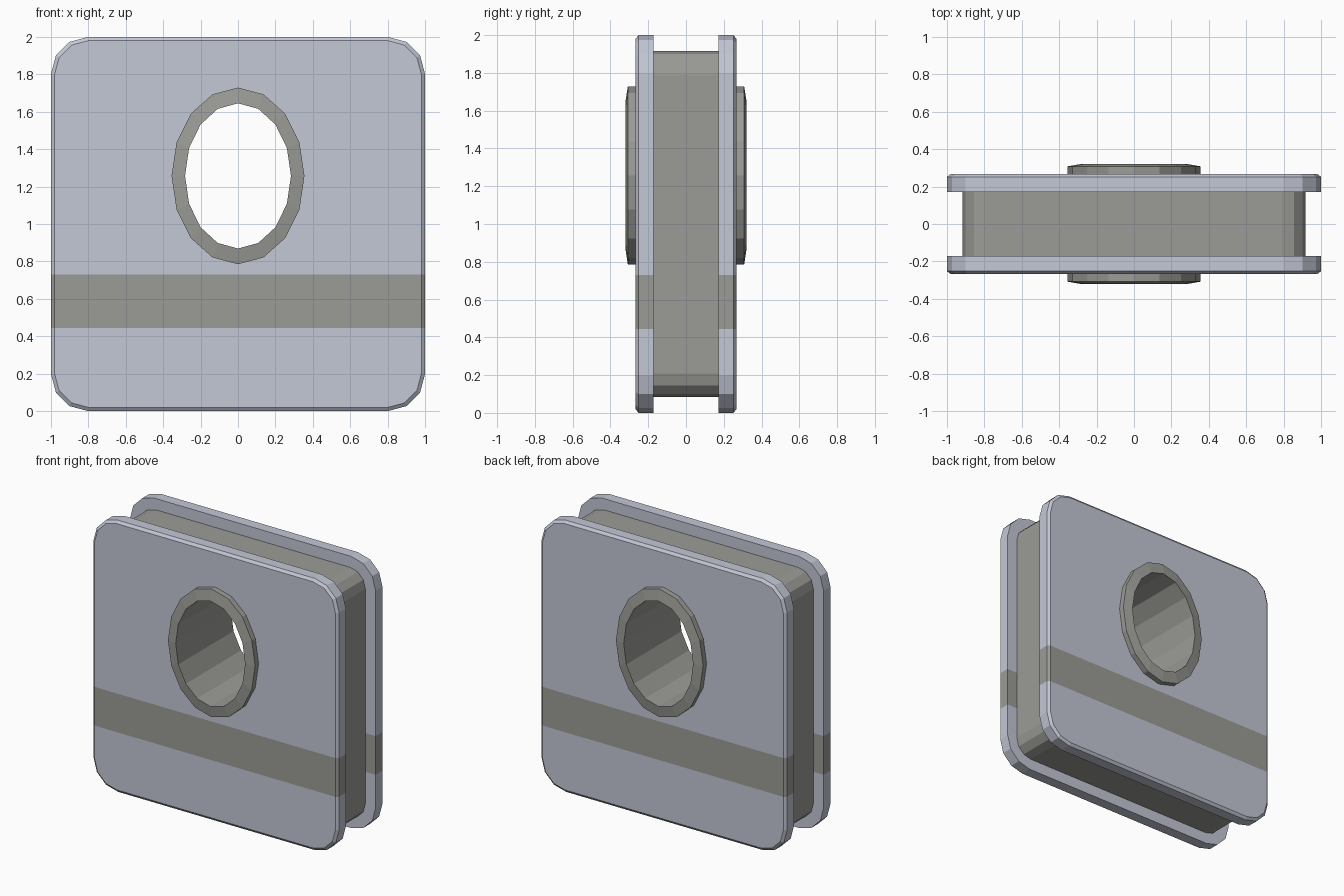
import bpy, bmesh
from math import sin, cos, pi

if "Cube" in bpy.data.objects:
    bpy.data.objects.remove(bpy.data.objects["Cube"])


def material(name, rgb):
    m = bpy.data.materials.new(name)
    m.diffuse_color = (*rgb, 1)
    m.use_nodes = True
    m.node_tree.nodes["Principled BSDF"].inputs["Base Color"].default_value = m.diffuse_color
    return m


LIGHT = material("pale_blue_grey", (0.55, 0.58, 0.67))
DARK = material("warm_grey", (0.33, 0.33, 0.31))


def rounded_square(half, r, y):
    """Outline in the xz plane, centred on z = 1, three segments per corner."""
    pts, c = [], half - r
    for q, (sx, sz) in enumerate(((1, 1), (-1, 1), (-1, -1), (1, -1))):
        for i in range(4):
            a = (q + i / 3) * pi / 2
            pts.append((sx * c + r * cos(a), y, 1 + sz * c + r * sin(a)))
    return pts


def ellipse(rx, rz, y):
    return [(rx * cos(i * pi / 8), y, 1.257 + rz * sin(i * pi / 8)) for i in range(16)]


def loft(loops, closed=False):
    """Skin matching loops; cap both ends, or join last to first."""
    bm = bmesh.new()
    rows = [[bm.verts.new(p) for p in loop] for loop in loops]
    pairs = list(zip(rows, rows[1:]))
    if closed:
        pairs.append((rows[-1], rows[0]))
    else:
        bm.faces.new(rows[0])
        bm.faces.new(rows[-1])
    n = len(rows[0])
    for a, b in pairs:
        for i in range(n):
            j = (i + 1) % n
            bm.faces.new((a[i], a[j], b[j], b[i]))
    bmesh.ops.recalc_face_normals(bm, faces=bm.faces)
    return bm


def finish(bm, name, mats):
    me = bpy.data.meshes.new(name)
    for m in mats:
        me.materials.append(m)
    bm.to_mesh(me)
    bm.free()
    ob = bpy.data.objects.new(name, me)
    bpy.context.collection.objects.link(ob)
    return ob


def cut_hole(ob):
    mod = ob.modifiers.new("hole", 'BOOLEAN')
    mod.operation = 'DIFFERENCE'
    mod.solver = 'EXACT'
    mod.object = cutter


# Hidden cutter, slightly inside the sleeve wall
cutter = finish(loft([ellipse(0.32, 0.43, -0.6), ellipse(0.32, 0.43, 0.6)]),
                "hole_cutter", [DARK])
cutter.hide_render = True
cutter.display_type = 'WIRE'

# Front and back plates with chamfered outer rim and a dark band
for side, name in ((-1, "front_plate"), (1, "back_plate")):
    bm = loft([rounded_square(1.0, 0.2, side * 0.172),
               rounded_square(1.0, 0.2, side * 0.252),
               rounded_square(0.98, 0.18, side * 0.267)])
    for z in (0.445, 0.73):
        bmesh.ops.bisect_plane(bm, geom=bm.verts[:] + bm.edges[:] + bm.faces[:],
                               plane_co=(0, 0, z), plane_no=(0, 0, 1))
    for f in bm.faces:
        f.material_index = int(0.445 < f.calc_center_median().z < 0.73)
    cut_hole(finish(bm, name, [LIGHT, DARK]))

# Recessed core between the plates
core = finish(loft([rounded_square(0.917, 0.125, -0.18),
                    rounded_square(0.917, 0.125, 0.18)]), "core", [DARK])
cut_hole(core)

# Oval sleeve running through the hole, its lips sloping outwards to the bore
finish(loft([ellipse(0.355, 0.472, -0.308), ellipse(0.355, 0.472, 0.308),
             ellipse(0.283, 0.388, 0.321), ellipse(0.283, 0.388, -0.321)],
            closed=True), "oval_sleeve", [DARK])
